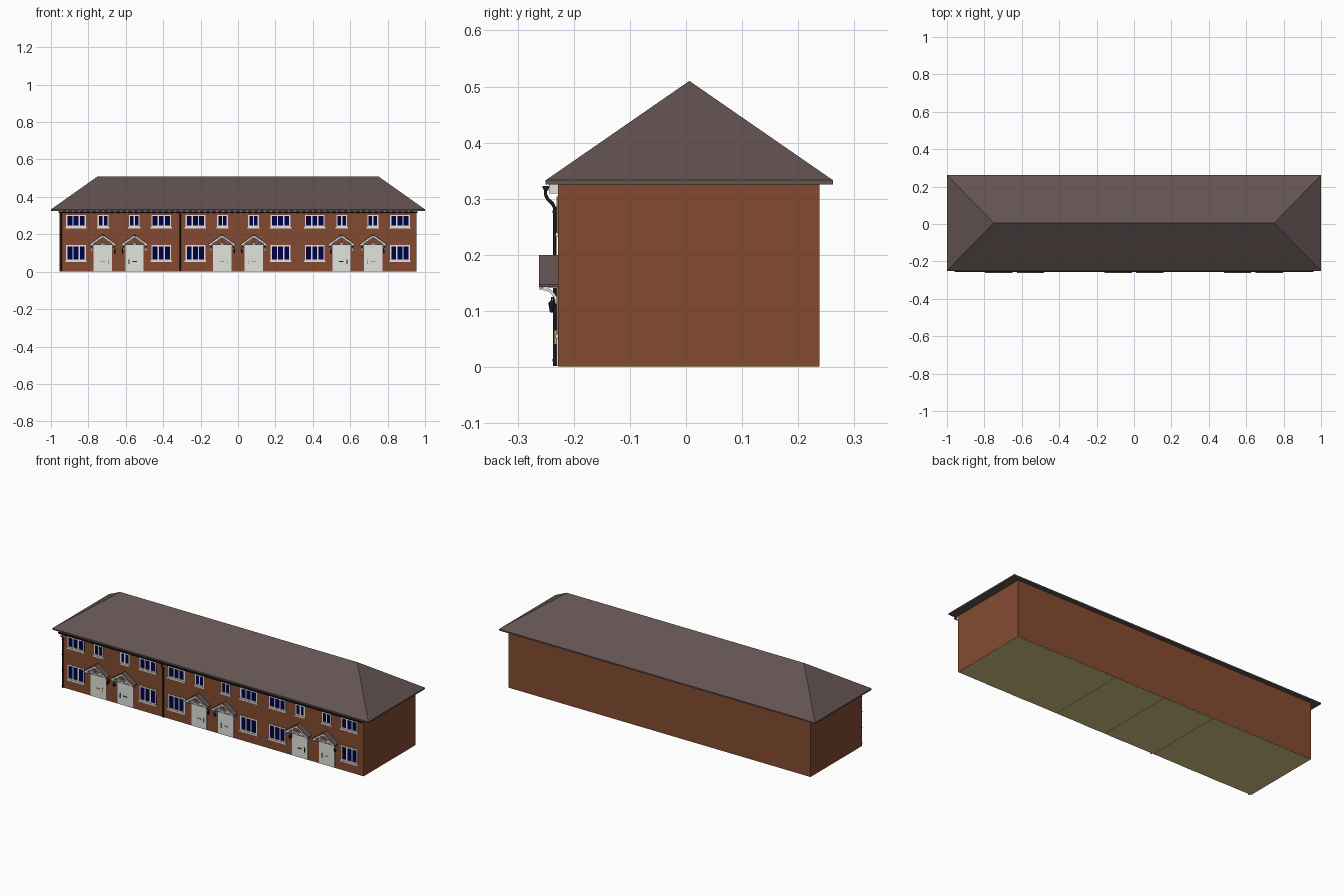
import bpy, bmesh, math
from mathutils import Matrix, Vector

if "Cube" in bpy.data.objects:
    bpy.data.objects.remove(bpy.data.objects["Cube"])


def material(name, r, g, b):
    lin = lambda c: ((c / 255 + 0.055) / 1.055) ** 2.4 if c > 10 else c / 255 / 12.92
    m = bpy.data.materials.new(name)
    m.diffuse_color = (lin(r), lin(g), lin(b), 1)
    m.use_nodes = True
    m.node_tree.nodes["Principled BSDF"].inputs["Base Color"].default_value = m.diffuse_color
    return m


BRICK = material("red_brick", 132, 75, 49)
ROOF = material("roof_tile", 99, 83, 82)
WHITE = material("white_paint", 226, 226, 222)
GLASS = material("navy_glass", 0, 0, 70)
BLACK = material("black_metal", 28, 32, 33)
FLOOR = material("beige_floor", 217, 200, 140)
GOLD = material("brass", 190, 165, 95)

WALL = -0.228          # y of the front wall face
GROUPS = (-0.638, 0.0, 0.638)


def finish(name, bm, mat):
    bmesh.ops.recalc_face_normals(bm, faces=bm.faces)
    me = bpy.data.meshes.new(name)
    bm.to_mesh(me)
    bm.free()
    me.materials.append(mat)
    ob = bpy.data.objects.new(name, me)
    bpy.context.collection.objects.link(ob)
    return ob


def boxes(name, mat, items):
    """One object from boxes given as (x0, x1, y0, y1, z0, z1)."""
    bm = bmesh.new()
    for x0, x1, y0, y1, z0, z1 in items:
        mtx = Matrix.Translation(((x0 + x1) / 2, (y0 + y1) / 2, (z0 + z1) / 2)) \
            @ Matrix.Diagonal((x1 - x0, y1 - y0, z1 - z0, 1))
        bmesh.ops.create_cube(bm, size=1, matrix=mtx)
    return finish(name, bm, mat)


def prisms(name, mat, items):
    """One object from outlines extruded: (points, step), all 3D."""
    bm = bmesh.new()
    for pts, step in items:
        f = bm.faces.new([bm.verts.new(p) for p in pts])
        r = bmesh.ops.extrude_face_region(bm, geom=[f])
        vs = [g for g in r["geom"] if isinstance(g, bmesh.types.BMVert)]
        bmesh.ops.translate(bm, verts=vs, vec=step)
    return finish(name, bm, mat)


def bar(a, b, t, y0, y1):
    """Straight timber in the xz plane from a to b, thickness t."""
    a, b = Vector(a), Vector(b)
    d = (b - a).normalized() * t / 2
    n = Vector((-d.y, d.x))
    return ([(p.x, y0, p.y) for p in (a + n, b + n, b - n, a - n)], (0, y1 - y0, 0))


def tube(name, pts, radius, mat):
    cu = bpy.data.curves.new(name, 'CURVE')
    cu.dimensions = '3D'
    cu.bevel_depth, cu.bevel_resolution, cu.use_fill_caps = radius, 2, True
    sp = cu.splines.new('POLY')
    sp.points.add(len(pts) - 1)
    for q, p in zip(sp.points, pts):
        q.co = (*p, 1)
    cu.materials.append(mat)
    ob = bpy.data.objects.new(name, cu)
    bpy.context.collection.objects.link(ob)
    bpy.ops.object.select_all(action='DESELECT')
    ob.select_set(True)
    bpy.context.view_layer.objects.active = ob
    bpy.ops.object.convert(target='MESH')


# Walls and the four floor slabs with thin gaps
boxes("brick_walls", BRICK, [(-0.955, 0.955, WALL, 0.238, 0.002, 0.326)])
cuts = (-0.955, -0.317, 0, 0.317, 0.955)
boxes("floor_slabs", FLOOR, [(a + 0.001, b - 0.001, WALL + 0.001, 0.237, 0, 0.002)
                             for a, b in zip(cuts, cuts[1:])])

# Hipped roof: shallow eaves edge, then slopes up to the ridge
bm = bmesh.new()
corners = [(-1, -0.25), (1, -0.25), (1, 0.262), (-1, 0.262)]
lo = [bm.verts.new((x, y, 0.325)) for x, y in corners]
hi = [bm.verts.new((x, y, 0.333)) for x, y in corners]
rl, rr = (bm.verts.new((x, 0.006, 0.51)) for x in (-0.75, 0.75))
bm.faces.new(lo)
for i in range(4):
    j = (i + 1) % 4
    bm.faces.new((lo[i], lo[j], hi[j], hi[i]))
for f in ((hi[0], hi[1], rr, rl), (hi[1], hi[2], rr), (hi[2], hi[3], rl, rr), (hi[3], hi[0], rl)):
    bm.faces.new(f)
finish("hipped_roof", bm, ROOF)

# Eaves blocks behind the half-round gutter
boxes("eaves_blocks", WHITE, [(x - 0.007, x + 0.007, -0.244, WALL + 0.001, 0.309, 0.3255)
                              for x in (-0.945 + 1.89 * i / 59 for i in range(60))])
arc = [math.pi + math.pi * i / 8 for i in range(9)]
outline = [(-0.96, -0.2495 + 0.0065 * math.cos(a), 0.323 + 0.0095 * math.sin(a)) for a in arc]
prisms("front_gutter", BLACK, [(outline, (1.92, 0, 0))])

# Downpipes with a swan neck and wall clips
for x in (-0.945, -0.309):
    tube("downpipe", [(x, -0.2505, 0.318), (x, -0.2505, 0.308), (x, -0.247, 0.300),
                      (x, -0.238, 0.291), (x, -0.234, 0.284), (x, -0.234, 0.002)], 0.003, BLACK)
    boxes("pipe_clips", BLACK, [(x - 0.004, x + 0.004, -0.2375, WALL, z, z + 0.004)
                                for z in (0.01, 0.10, 0.19, 0.275)])


def window(x, z0, z1, half, panes):
    """Navy glass behind white frame bars, with a sill below."""
    boxes("window_glass", GLASS, [(x - half, x + half, WALL - 0.001, WALL + 0.001, z0, z1)])
    y0, t = WALL - 0.0025, 0.007
    items = [(x - half, x + half, y0, WALL, z1 - t, z1),
             (x - half, x + half, y0, WALL, z0, z0 + t),
             (x - half - 0.004, x + half + 0.004, WALL - 0.005, WALL, z0 - 0.008, z0)]
    for i in range(panes + 1):
        c = x - half + t / 2 + (2 * half - t) * i / panes
        items.append((c - t / 2, c + t / 2, y0, WALL, z0, z1))
    boxes("window_frame", WHITE, items)


def door(x, s, metal):
    """Plain white door with a letter plate and a lever handle."""
    y = WALL
    boxes("door", WHITE, [(x - 0.049, x + 0.049, y - 0.003, y, 0.002, 0.144)])
    boxes("door_fittings", metal, [(x - 0.012, x + 0.012, y - 0.005, y, 0.052, 0.057),
                                   (x + s * 0.03 - 0.002, x + s * 0.03 + 0.002, y - 0.007, y, 0.04, 0.066)])


def canopy(x):
    """Small gabled porch roof with a white truss and curved brackets."""
    f, pk, ev, w = -0.262, 0.2, 0.147, 0.073
    slabs = [([(x, f, pk), (x + s * w, f, ev), (x + s * w, f, ev - 0.004), (x, f, pk - 0.006)],
              (0, WALL - f, 0)) for s in (-1, 1)]
    prisms("canopy_roof", ROOF, slabs)
    y0, y1 = f + 0.001, f + 0.006
    timbers = [bar((x - 0.062, 0.145), (x + 0.062, 0.145), 0.006, y0, y1),
               bar((x, 0.145), (x, 0.192), 0.005, y0, y1)]
    for s in (-1, 1):
        timbers.append(bar((x + s * 0.068, 0.142), (x, 0.189), 0.008, y0, y1))
        timbers.append(bar((x, 0.147), (x + s * 0.033, 0.168), 0.005, y0, y1))
        # side plate and curved bracket back to the wall
        bx = x + s * 0.06
        timbers.append(bar((bx - 0.003, 0.144), (bx + 0.003, 0.144), 0.007, y0, WALL))
        curve = [math.pi / 2 * i / 6 for i in range(7)]
        out = [(WALL - 0.026 + 0.026 * math.sin(a), 0.112 + 0.03 * math.cos(a)) for a in curve]
        inn = [(WALL - 0.026 + 0.021 * math.sin(a), 0.112 + 0.025 * math.cos(a)) for a in curve]
        timbers.append(([(bx - 0.003, p, q) for p, q in out + inn[::-1]], (0.006, 0, 0)))
    prisms("canopy_truss", WHITE, timbers)


def lantern(x):
    """Six-sided wall lantern hanging from an arm."""
    y = -0.2395
    bm = bmesh.new()
    for r1, r2, z0, z1 in ((0.003, 0.0055, 0.097, 0.112), (0.0075, 0.0015, 0.112, 0.119),
                           (0.0015, 0.0015, 0.119, 0.125)):
        bmesh.ops.create_cone(bm, cap_ends=True, segments=6, radius1=r1, radius2=r2, depth=z1 - z0,
                              matrix=Matrix.Translation((x, y, (z0 + z1) / 2)))
    finish("lantern", bm, BLACK)
    boxes("lantern_arm", BLACK, [(x - 0.0015, x + 0.0015, y, WALL, 0.122, 0.125),
                                 (x - 0.004, x + 0.004, WALL - 0.003, WALL, 0.1, 0.127)])


# Three mirrored pairs of houses
for gi, g in enumerate(GROUPS):
    for s in (-1, 1):
        window(g + s * 0.228, 0.059, 0.143, 0.053, 3)
        window(g + s * 0.228, 0.240, 0.304, 0.053, 3)
        window(g + s * 0.083, 0.240, 0.304, 0.029, 2)
        dark = (gi, s) in ((0, 1), (2, -1))
        door(g + s * 0.085, -s, BLACK if dark else GOLD)
        canopy(g + s * 0.085)
        lantern(g + s * (0.142 if gi == 2 else 0.021))
